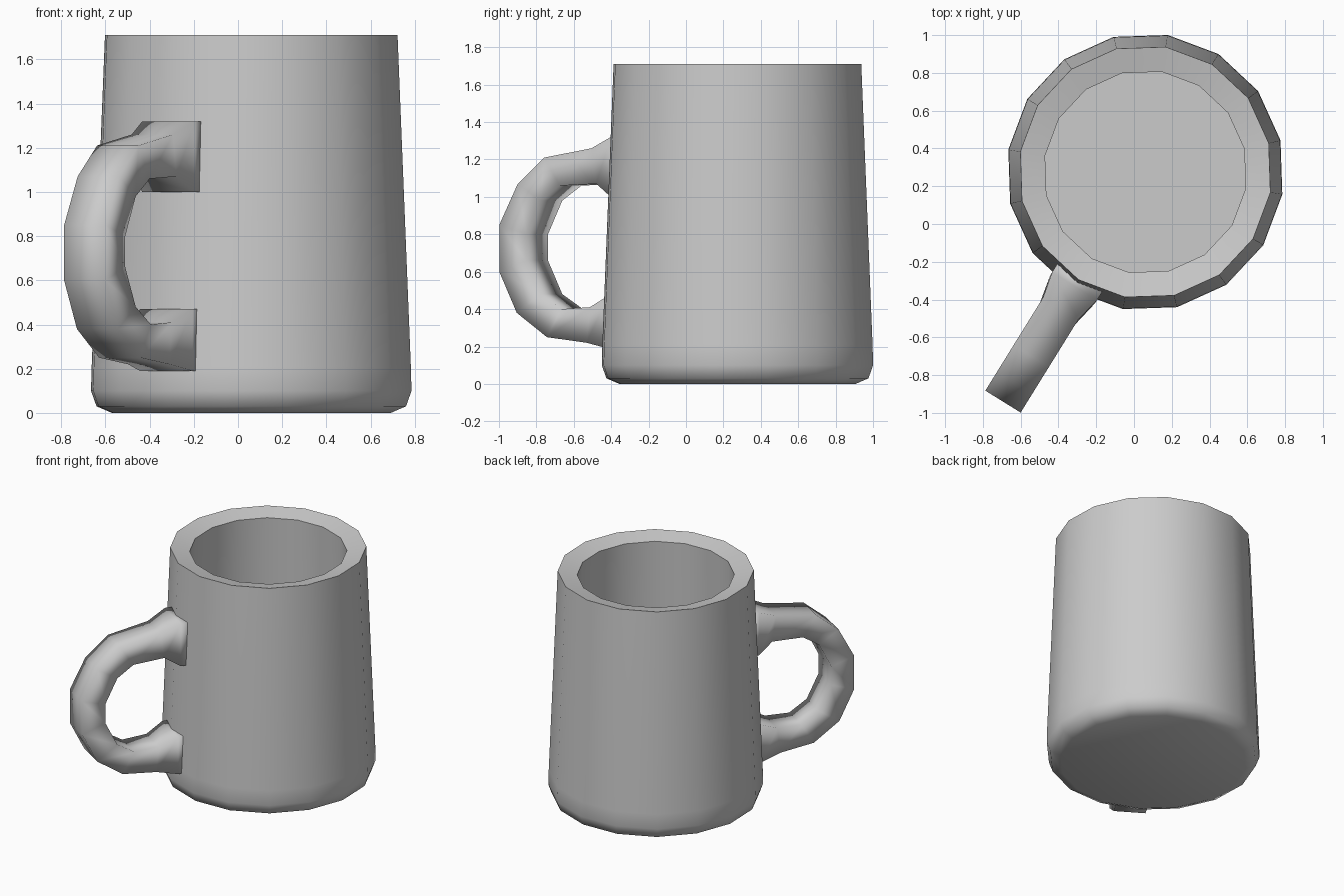
import bpy, bmesh
from math import cos, sin, tau, radians
from mathutils import Vector

if "Cube" in bpy.data.objects:
    bpy.data.objects.remove(bpy.data.objects["Cube"])

CENTER = Vector((0.06, 0.275, 0))
HANDLE_ANGLE = radians(238.2)
SIDES = 16


def make_object(name, bm):
    bmesh.ops.recalc_face_normals(bm, faces=bm.faces)
    mesh = bpy.data.meshes.new(name)
    bm.to_mesh(mesh)
    bm.free()
    for poly in mesh.polygons:
        poly.use_smooth = True
    obj = bpy.data.objects.new(name, mesh)
    bpy.context.collection.objects.link(obj)
    return obj


def loft(name, rings):
    """Skin a list of closed rings and cap both ends."""
    bm = bmesh.new()
    loops = [[bm.verts.new(p) for p in ring] for ring in rings]
    n = len(loops[0])
    for a, b in zip(loops, loops[1:]):
        for i in range(n):
            j = (i + 1) % n
            bm.faces.new((a[i], a[j], b[j], b[i]))
    bm.faces.new(loops[0])
    bm.faces.new(loops[-1])
    return make_object(name, bm)


# Mug body: 16-sided profile (radius, z) from the base, over the rim, to the floor
profile = [(0.64, 0), (0.71, 0.03), (0.735, 0.10), (0.732, 0.21),
           (0.671, 1.71), (0.538, 1.68), (0.59, 0.16)]
body = loft("mug_body", [
    [CENTER + Vector((r * cos(HANDLE_ANGLE + tau * i / SIDES),
                      r * sin(HANDLE_ANGLE + tau * i / SIDES), z))
     for i in range(SIDES)] for r, z in profile])
bpy.ops.object.select_all(action='DESELECT')
bpy.context.view_layer.objects.active = body
body.select_set(True)
bpy.ops.object.shade_smooth_by_angle(angle=radians(50))

# Handle: rectangular sections (outer r, outer z, inner r, inner z, half width)
sections = [(0.64, 1.32, 0.64, 1.00, 0.14), (0.71, 1.32, 0.71, 1.00, 0.14),
            (0.85, 1.26, 0.82, 1.07, 0.11), (1.147, 1.21, 1.05, 1.06, 0.11),
            (1.314, 1.07, 1.17, 0.98, 0.11), (1.43, 0.85, 1.26, 0.80, 0.11),
            (1.43, 0.60, 1.26, 0.66, 0.11), (1.32, 0.38, 1.17, 0.48, 0.11),
            (1.13, 0.25, 1.04, 0.40, 0.11), (0.88, 0.22, 0.86, 0.41, 0.11),
            (0.73, 0.19, 0.73, 0.47, 0.14), (0.66, 0.19, 0.66, 0.47, 0.14)]
out = Vector((cos(HANDLE_ANGLE), sin(HANDLE_ANGLE), 0))
side = Vector((-out.y, out.x, 0))
up = Vector((0, 0, 1))
loft("handle", [
    [CENTER + out * r + up * z + side * w
     for r, z, w in ((ro, zo, -h), (ro, zo, h), (ri, zi, h), (ri, zi, -h))]
    for ro, zo, ri, zi, h in sections])
